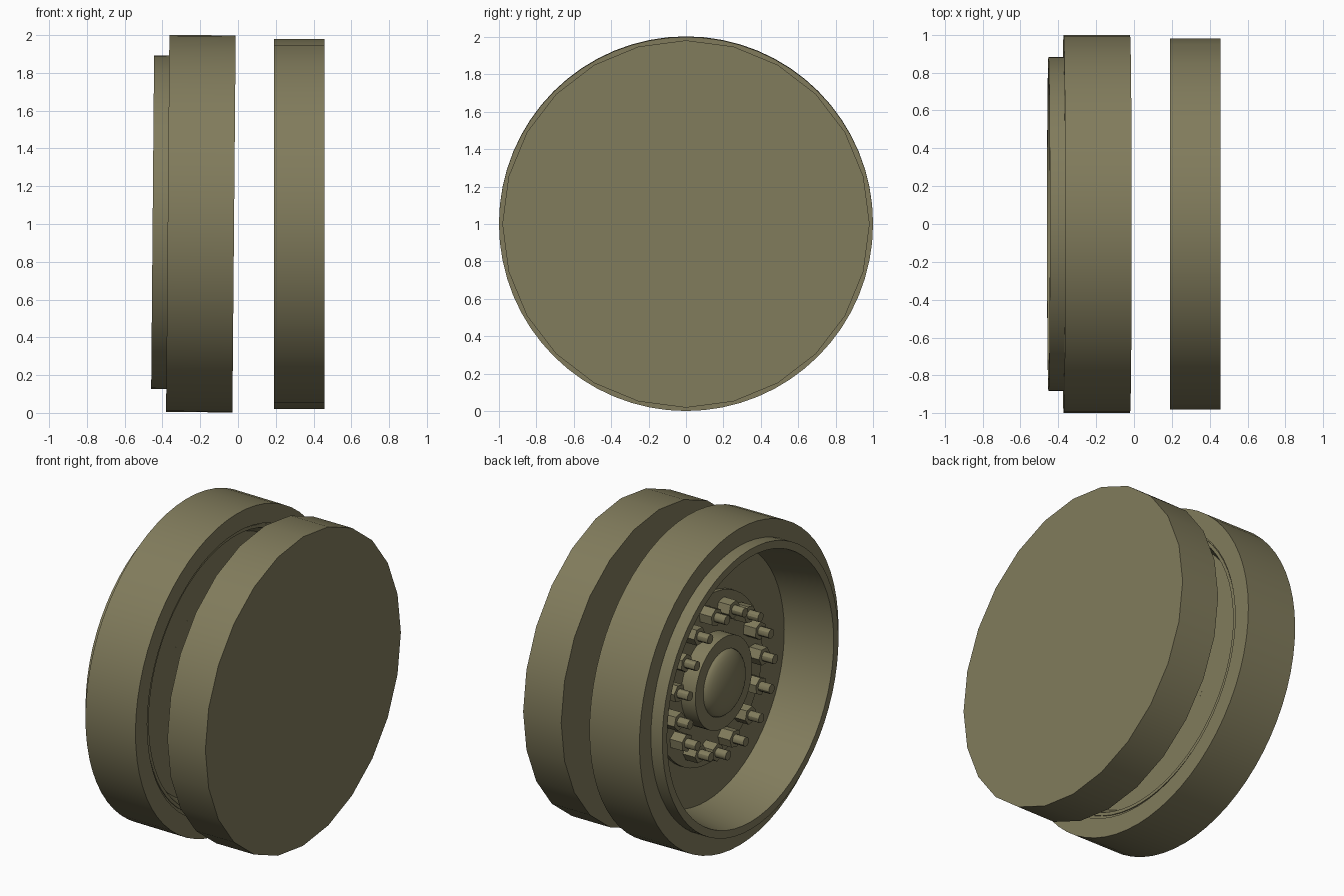
import bpy, bmesh, math
from mathutils import Matrix

if "Cube" in bpy.data.objects:
    bpy.data.objects.remove(bpy.data.objects["Cube"])

olive = bpy.data.materials.new("olive_paint")
olive.diffuse_color = (0.22, 0.20, 0.107, 1)
olive.use_nodes = True
olive.node_tree.nodes["Principled BSDF"].inputs["Base Color"].default_value = olive.diffuse_color

# The detailed wheel leans very slightly about y
WHEEL = Matrix.Translation((0, 0, 1)) @ Matrix.Rotation(math.radians(0.5), 4, 'Y')
RIM = Matrix.Translation((0, 0, 0.006)) @ WHEEL
STRAIGHT = Matrix.Translation((0, 0, 1))


def finish(name, bm, matrix):
    bmesh.ops.recalc_face_normals(bm, faces=bm.faces)
    mesh = bpy.data.meshes.new(name)
    bm.to_mesh(mesh)
    bm.free()
    mesh.materials.append(olive)
    ob = bpy.data.objects.new(name, mesh)
    bpy.context.collection.objects.link(ob)
    ob.matrix_world = matrix
    bpy.ops.object.select_all(action='DESELECT')
    bpy.context.view_layer.objects.active = ob
    ob.select_set(True)
    bpy.ops.object.shade_smooth_by_angle(angle=math.radians(30))
    return ob


def lathe(name, profile, sides, matrix=WHEEL, closed=False):
    """Revolve (x, radius) points around the x axis."""
    bm = bmesh.new()
    rings = []
    for x, r in profile:
        if r == 0:
            rings.append([bm.verts.new((x, 0, 0))] * sides)
        else:
            angles = [math.tau * i / sides for i in range(sides)]
            rings.append([bm.verts.new((x, r * math.sin(a), r * math.cos(a))) for a in angles])
    pairs = list(zip(rings, rings[1:]))
    if closed:
        pairs.append((rings[-1], rings[0]))
    for a, b in pairs:
        for i in range(sides):
            j = (i + 1) % sides
            bm.faces.new(list(dict.fromkeys((a[i], a[j], b[j], b[i]))))
    return finish(name, bm, matrix)


# Plain second wheel, a 24-sided disc
lathe("plain_disc", [(0.19, 0), (0.19, 0.98), (0.457, 0.98), (0.457, 0)], 24, STRAIGHT)

# Tyre band
lathe("tyre", [(-0.372, 0.86), (-0.372, 0.998), (-0.021, 0.998), (-0.021, 0.88),
               (-0.04, 0.88), (-0.04, 0.86)], 64, closed=True)

# Rim: outer flange, deep dish with its floor, and the hollow back
lathe("rim", [(-0.14, 0), (-0.14, 0.785), (-0.452, 0.835), (-0.452, 0.883),
              (-0.36, 0.883), (-0.36, 0.865), (-0.035, 0.865), (-0.035, 0.845),
              (-0.13, 0.80), (-0.13, 0)], 64, RIM)

# Hub plate, collar and domed cap
lathe("hub_plate", [(-0.13, 0), (-0.13, 0.53), (-0.165, 0.53), (-0.165, 0)], 48)
lathe("hub_collar", [(-0.15, 0.285), (-0.265, 0.285), (-0.265, 0.205),
                     (-0.15, 0.205)], 48, closed=True)
dome = [(-0.15, 0.205)]
for k in range(9):
    a = math.pi / 2 * k / 8
    dome.append((-0.258 - 0.075 * math.sin(a), 0.205 * math.cos(a) if k < 8 else 0))
lathe("hub_cap", dome, 40)


# Ring of fifteen studs with hex nuts
def bolt_ring(name, radius, x0, x1, sides):
    bm = bmesh.new()
    for i in range(15):
        a = math.tau * i / 15
        m = (Matrix.Rotation(a, 4, 'X') @ Matrix.Translation(((x0 + x1) / 2, -0.43, 0))
             @ Matrix.Rotation(math.pi / 2, 4, 'Y'))
        bmesh.ops.create_cone(bm, cap_ends=True, segments=sides, radius1=radius,
                              radius2=radius, depth=abs(x1 - x0), matrix=m)
    return finish(name, bm, WHEEL)


bolt_ring("nuts", 0.056, -0.15, -0.25, 6)
bolt_ring("studs", 0.029, -0.15, -0.325, 12)
